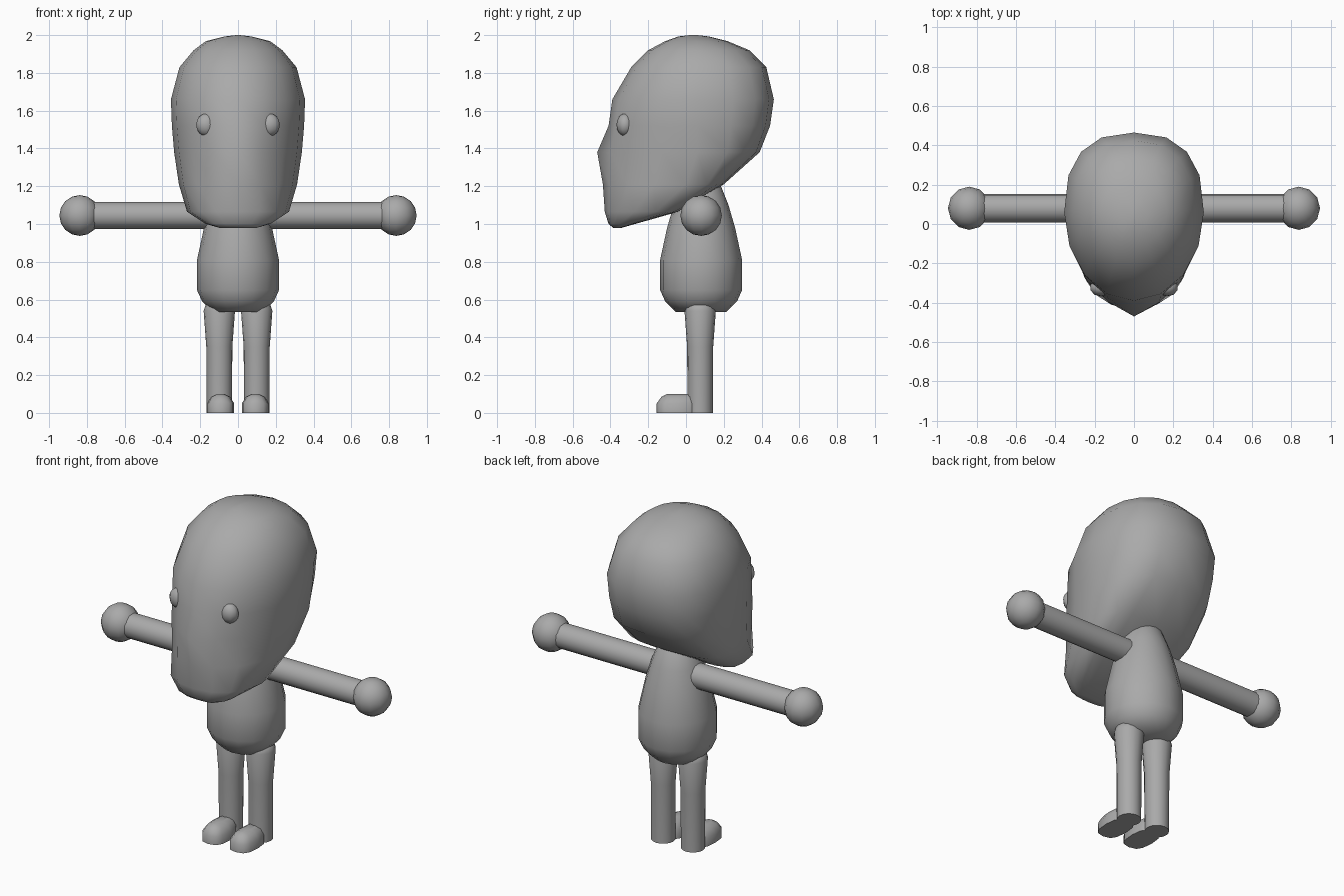
import bpy, bmesh, math
from mathutils import Matrix, Vector

if "Cube" in bpy.data.objects:
    bpy.data.objects.remove(bpy.data.objects["Cube"])

grey = bpy.data.materials.new("plain grey")
grey.diffuse_color = (0.4, 0.4, 0.4, 1)
grey.use_nodes = True
grey.node_tree.nodes["Principled BSDF"].inputs["Base Color"].default_value = grey.diffuse_color


def finish(name, bm, angle=50):
    bmesh.ops.recalc_face_normals(bm, faces=bm.faces)
    mesh = bpy.data.meshes.new(name)
    bm.to_mesh(mesh)
    bm.free()
    mesh.materials.append(grey)
    ob = bpy.data.objects.new(name, mesh)
    bpy.context.collection.objects.link(ob)
    bpy.ops.object.select_all(action='DESELECT')
    ob.select_set(True)
    bpy.context.view_layer.objects.active = ob
    bpy.ops.object.shade_smooth_by_angle(angle=math.radians(angle))
    return ob


def power(v, e):
    return math.copysign(abs(v) ** e, v)


def loft(rings, n=16, x=0.0, matrix=None):
    """Rings: z, front y, back y, half width, y of widest point,
    front exponent, back exponent (below 1 is squarer)."""
    bm = bmesh.new()
    loops = []
    for z, front, back, w, mid, ef, eb in rings:
        loop = []
        for i in range(n):
            a = 2 * math.pi * i / n
            s, c = math.sin(a), math.cos(a)
            e, depth = (eb, back - mid) if c > 0 else (ef, mid - front)
            loop.append(bm.verts.new((x + w * power(s, e), mid + depth * power(c, e), z)))
        loops.append(loop)
    for a, b in zip(loops, loops[1:]):
        for i in range(n):
            j = (i + 1) % n
            bm.faces.new((a[i], a[j], b[j], b[i]))
    bm.faces.new(loops[0][::-1])
    bm.faces.new(loops[-1])
    if matrix:
        bm.transform(matrix)
    return bm


def turned(profile, y=0.0, **kw):
    """Round part from (z, radius) pairs."""
    return loft([(z, y - r, y + r, r, y, 1, 1) for z, r in profile], **kw)


def ball(name, centre, size, u, v):
    bm = bmesh.new()
    bmesh.ops.create_uvsphere(bm, u_segments=u, v_segments=v, radius=1)
    bm.transform(Matrix.Translation(centre) @ Matrix.Diagonal((*size, 1)))
    return finish(name, bm, 80)


# Head with sloping underside and wedge-shaped face
head = loft([
    (0.98, -0.385, -0.34, 0.10, -0.36, 0.9, 0.7),
    (1.00, -0.41, -0.27, 0.17, -0.31, 0.9, 0.6),
    (1.065, -0.43, -0.04, 0.27, -0.16, 0.9, 0.55),
    (1.21, -0.44, 0.20, 0.313, 0.00, 1, 0.6),
    (1.38, -0.435, 0.39, 0.338, 0.06, 1, 0.75),
    (1.52, -0.41, 0.445, 0.35, 0.06, 1, 0.8),
    (1.66, -0.39, 0.465, 0.355, 0.06, 1, 0.8),
    (1.83, -0.29, 0.425, 0.31, 0.07, 1, 0.85),
    (1.92, -0.20, 0.335, 0.235, 0.065, 1, 0.9),
    (1.968, -0.11, 0.22, 0.17, 0.06, 1, 1),
    (1.993, -0.04, 0.12, 0.07, 0.04, 1, 1),
    (2.00, 0.02, 0.06, 0.01, 0.04, 1, 1)])
# Pull the nose tip out of the middle of the face
tip = min(head.verts, key=lambda v: (v.co - Vector((0, -0.435, 1.38))).length)
tip.co.y = -0.47
finish("head", head, 60)

# Pear-shaped body
finish("body", turned([(0.535, 0.135), (0.59, 0.19), (0.65, 0.217), (0.81, 0.217),
                       (0.98, 0.18), (1.10, 0.145), (1.20, 0.105), (1.25, 0.06)], y=0.08), 60)

for side, label in ((-1, "right"), (1, "left")):
    # Arm and round hand
    place = Matrix.Translation((0, 0.08, 1.045)) @ Matrix.Rotation(side * math.pi / 2, 4, 'Y')
    finish(label + "_arm", turned([(0.08, 0.072), (0.84, 0.072)], matrix=place))
    ball(label + "_hand", (side * 0.838, 0.08, 1.045), (0.108, 0.11, 0.108), 12, 8)

    # Leg with rounded hip end
    finish(label + "_leg", turned([(0, 0.067), (0.35, 0.069), (0.54, 0.083),
                                   (0.58, 0.07), (0.597, 0.035)],
                                  y=0.075, x=side * 0.099), 60)

    # Foot with flat sole
    finish(label + "_foot", loft([
        (0.0, -0.155, 0.06, 0.072, -0.04, 0.7, 0.7),
        (0.05, -0.155, 0.06, 0.072, -0.04, 0.7, 0.7),
        (0.085, -0.13, 0.055, 0.05, -0.04, 0.75, 0.7),
        (0.10, -0.10, 0.05, 0.02, -0.04, 0.8, 0.7)], n=12, x=side * 0.092), 60)

    # Eye
    ball(label + "_eye", (side * 0.168, -0.323, 1.525), (0.056, 0.045, 0.06), 10, 8)
